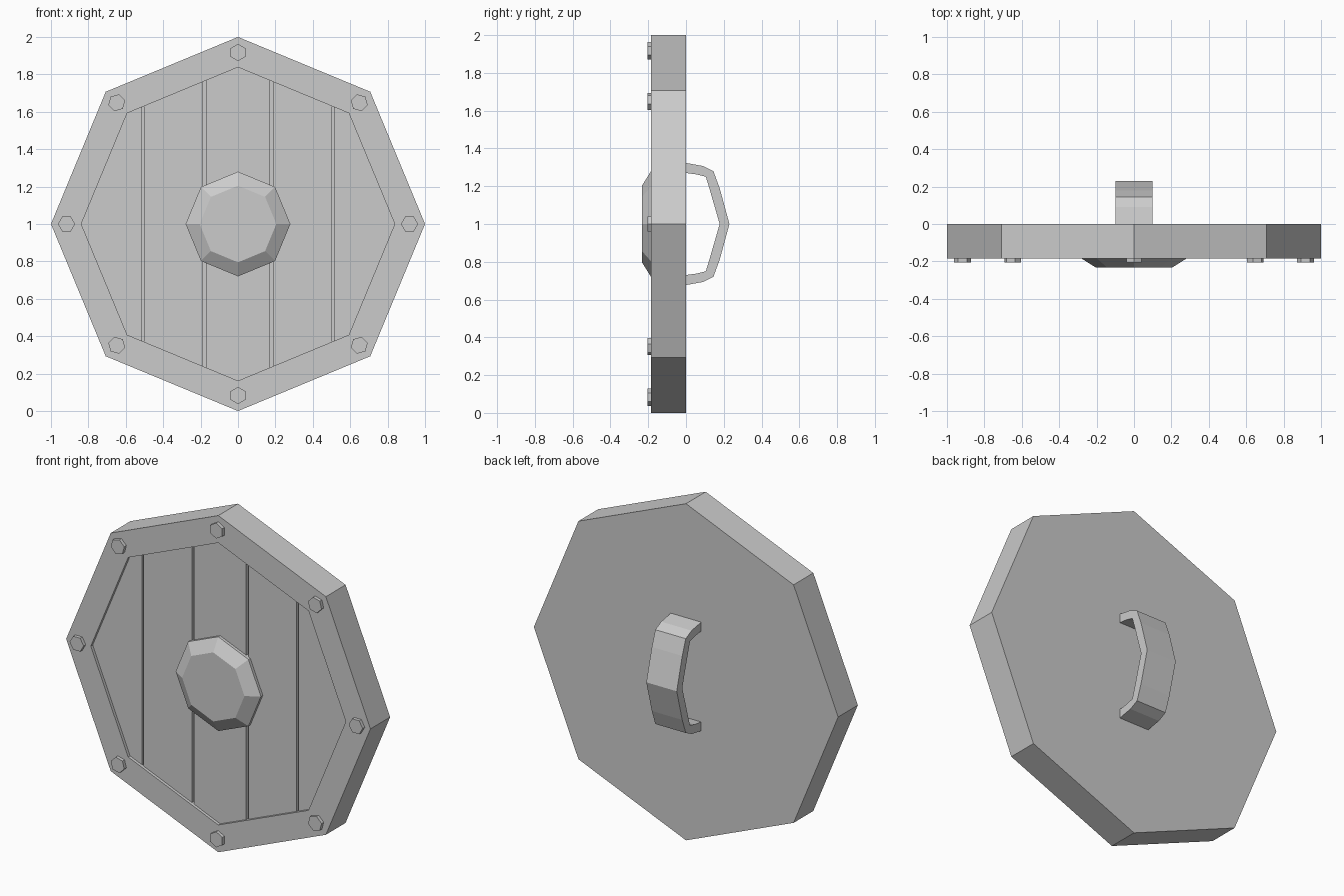
import bpy, bmesh, math
from mathutils import Vector

if "Cube" in bpy.data.objects:
    bpy.data.objects.remove(bpy.data.objects["Cube"], do_unlink=True)

grey = bpy.data.materials.new("plain grey")
grey.use_nodes = True
grey.diffuse_color = (0.6, 0.6, 0.6, 1)
grey.node_tree.nodes["Principled BSDF"].inputs["Base Color"].default_value = (0.6, 0.6, 0.6, 1)


def finish(name, bm):
    bmesh.ops.recalc_face_normals(bm, faces=bm.faces)
    mesh = bpy.data.meshes.new(name)
    bm.to_mesh(mesh)
    bm.free()
    mesh.materials.append(grey)
    obj = bpy.data.objects.new(name, mesh)
    bpy.context.collection.objects.link(obj)
    return obj


def turned(profile, sides, centre=(0, 1), start=0):
    """Closed solid around the y axis from (radius, y) rings."""
    bm = bmesh.new()
    angles = [start + math.tau * i / sides for i in range(sides)]
    rings = [[bm.verts.new((centre[0] + r * math.sin(a), y, centre[1] + r * math.cos(a)))
              for a in angles] for r, y in profile]
    for low, high in zip(rings, rings[1:]):
        for i in range(sides):
            j = (i + 1) % sides
            bm.faces.new((low[i], low[j], high[j], high[i]))
    bm.faces.new(rings[0])
    bm.faces.new(rings[-1])
    return bm


FRONT, FLOOR, PLANK = -0.185, -0.145, -0.167
INNER = 0.838

# Octagonal body with raised rim and recessed front
finish("shield_body", turned([(1, 0), (1, FRONT), (INNER, FRONT), (INNER, FLOOR)], 8))

# Vertical planks, cut from the inner octagon with narrow gaps
edges = [(-1, -0.513), (-0.503, -0.186), (-0.171, 0.171), (0.186, 0.503), (0.513, 1)]
for n, (left, right) in enumerate(edges):
    bm = turned([(INNER, FLOOR), (INNER, PLANK)], 8)
    for x, side in ((left, -1), (right, 1)):
        cut = bmesh.ops.bisect_plane(bm, geom=bm.verts[:] + bm.edges[:] + bm.faces[:],
                                     plane_co=Vector((x, 0, 0)),
                                     plane_no=Vector((side, 0, 0)), clear_outer=True)
        rim = [e for e in cut["geom_cut"] if isinstance(e, bmesh.types.BMEdge)]
        if rim:
            bmesh.ops.holes_fill(bm, edges=rim)
    finish(f"plank_{n + 1}", bm)

# Central boss
finish("boss", turned([(0.28, FLOOR), (0.28, FRONT), (0.205, -0.232)], 8))

# Hexagonal rivets, one at each corner of the rim
for n in range(8):
    a = math.tau * n / 8
    spot = (0.917 * math.sin(a), 1 + 0.917 * math.cos(a))
    finish(f"rivet_{n + 1}", turned([(0.046, FRONT), (0.046, -0.205)], 6, spot, a))

# Bent strap handle on the back: half profile (y, height above centre), mirrored
outer = [(0, 0.323), (0.09, 0.307), (0.145, 0.28), (0.178, 0.19), (0.23, 0)]
inner = [(0, 0.27), (0.06, 0.262), (0.105, 0.25), (0.125, 0.185), (0.178, 0)]


def mirrored(half):
    return half + [(y, -h) for y, h in reversed(half[:-1])]


bm = bmesh.new()
rows = [[bm.verts.new((x, y, 1 + h)) for x in (-0.1, 0.1) for y, h in (o, i)]
        for o, i in zip(mirrored(outer), mirrored(inner))]
loop = (0, 1, 3, 2)
for a, b in zip(rows, rows[1:]):
    for k in range(4):
        p, q = loop[k], loop[(k + 1) % 4]
        bm.faces.new((a[p], a[q], b[q], b[p]))
for end in (rows[0], rows[-1]):
    bm.faces.new([end[k] for k in loop])
finish("handle", bm)
